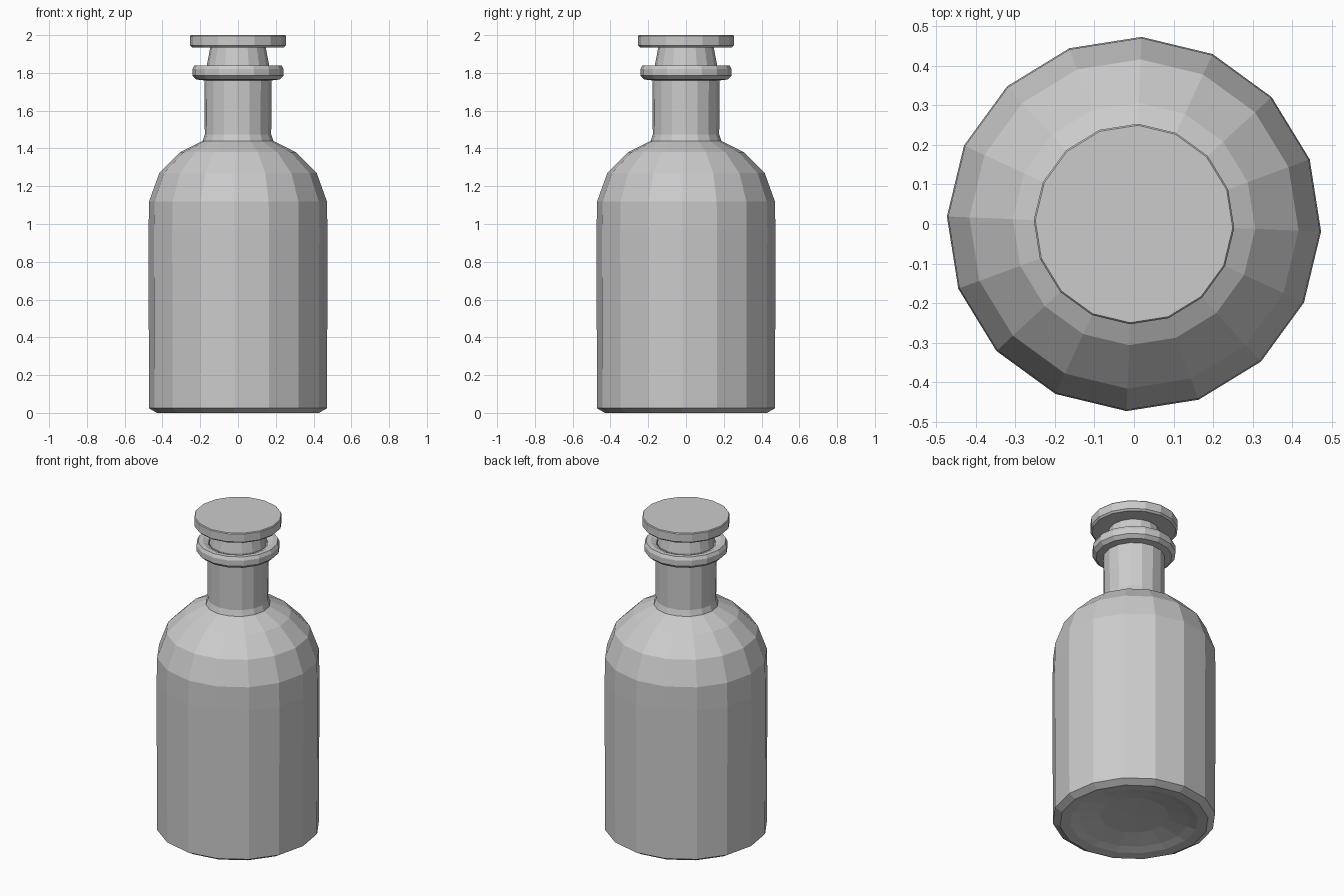
import bpy, bmesh, math

if "Cube" in bpy.data.objects:
    bpy.data.objects.remove(bpy.data.objects["Cube"])

SIDES = 16
PHASE = math.radians(-2.3)


def lathe(name, profile):
    """Revolve (radius, z) points about z with flat facets; radius 0 makes a pole."""
    bm = bmesh.new()
    rings = []
    for r, z in profile:
        if r == 0:
            rings.append([bm.verts.new((0, 0, z))] * SIDES)
        else:
            angles = [PHASE + i * math.tau / SIDES for i in range(SIDES)]
            rings.append([bm.verts.new((r * math.cos(a), r * math.sin(a), z)) for a in angles])
    for lower, upper in zip(rings, rings[1:]):
        for i in range(SIDES):
            j = (i + 1) % SIDES
            corners = (lower[i], lower[j], upper[j], upper[i])
            bm.faces.new(list(dict.fromkeys(corners)))
    bmesh.ops.recalc_face_normals(bm, faces=bm.faces[:])
    mesh = bpy.data.meshes.new(name)
    bm.to_mesh(mesh)
    bm.free()
    obj = bpy.data.objects.new(name, mesh)
    bpy.context.collection.objects.link(obj)
    return obj


# Bottle: dished base, straight body, round shoulder, neck, lip, then inner wall
lathe("bottle", [
    (0, 0.05), (0.20, 0.045), (0.32, 0.02), (0.37, 0.005), (0.43, 0.0),
    (0.472, 0.025), (0.474, 0.97), (0.471, 1.12), (0.417, 1.27),
    (0.307, 1.38), (0.187, 1.44), (0.176, 1.475), (0.178, 1.76),
    (0.22, 1.765), (0.242, 1.785), (0.242, 1.82), (0.232, 1.84),
    (0.205, 1.84), (0.172, 1.825), (0.155, 1.75), (0.15, 1.46),
    (0.29, 1.36), (0.40, 1.25), (0.45, 1.11), (0.45, 0.08), (0, 0.08),
])

# Stopper: plug in the neck, waisted stem, flat disc on top
lathe("stopper", [
    (0, 1.50), (0.13, 1.50), (0.15, 1.75), (0.167, 1.83),
    (0.147, 1.935), (0.243, 1.935), (0.254, 1.945), (0.254, 1.995),
    (0.25, 2.0), (0, 2.0),
])
